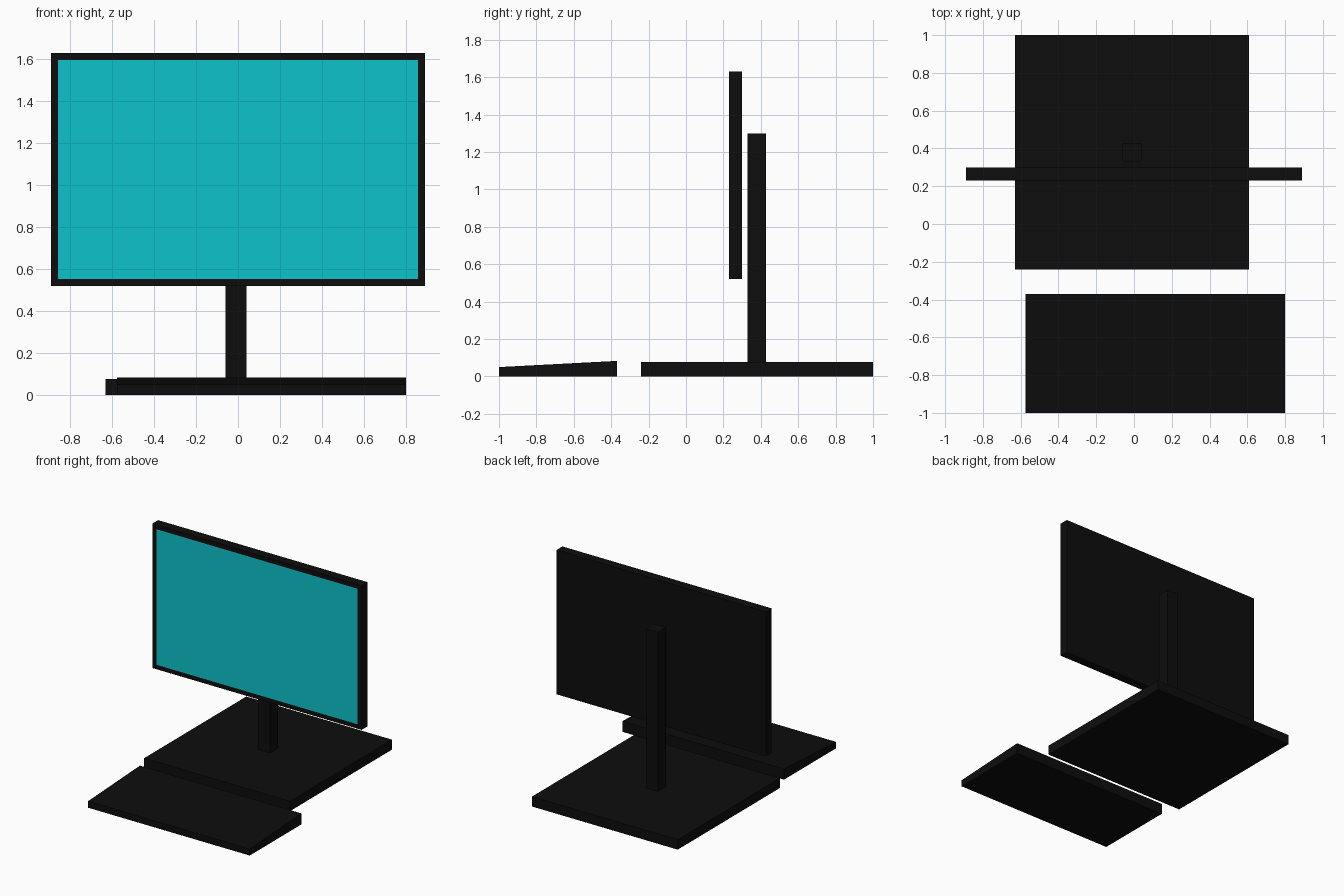
import bpy, bmesh

if "Cube" in bpy.data.objects:
    bpy.data.objects.remove(bpy.data.objects["Cube"])


def material(name, color):
    m = bpy.data.materials.new(name)
    m.diffuse_color = color
    m.use_nodes = True
    m.node_tree.nodes["Principled BSDF"].inputs["Base Color"].default_value = m.diffuse_color
    return m


black = material("black_plastic", (0.004, 0.004, 0.004, 1))
cyan = material("cyan_screen", (0.004, 0.55, 0.6, 1))


def box(name, x, y, z):
    """Box between the given (min, max) ranges."""
    bpy.ops.mesh.primitive_cube_add(size=1)
    ob = bpy.context.object
    ob.name = name
    for v in ob.data.vertices:
        v.co = [r[0] if c < 0 else r[1] for c, r in zip(v.co, (x, y, z))]
    ob.data.materials.append(black)
    return ob


# Monitor: the front face is inset to make the bezel and the screen
monitor = box("monitor", (-0.89, 0.89), (0.23, 0.30), (0.52, 1.63))
monitor.data.materials.append(cyan)
bm = bmesh.new()
bm.from_mesh(monitor.data)
bm.normal_update()
front = min(bm.faces, key=lambda f: f.normal.y)
bmesh.ops.inset_region(bm, faces=[front], thickness=0.048)
front.material_index = 1
bm.to_mesh(monitor.data)
bm.free()

# Stand post and base plate
box("stand_post", (-0.06, 0.04), (0.33, 0.428), (0.07, 1.30))
box("stand_base", (-0.63, 0.61), (-0.24, 1.0), (0.0, 0.076))

# Wedge keyboard: lower at the front edge
keyboard = box("keyboard", (-0.575, 0.80), (-1.0, -0.37), (0.0, 0.083))
for v in keyboard.data.vertices:
    if v.co.y < -0.9 and v.co.z > 0.05:
        v.co.z = 0.05
